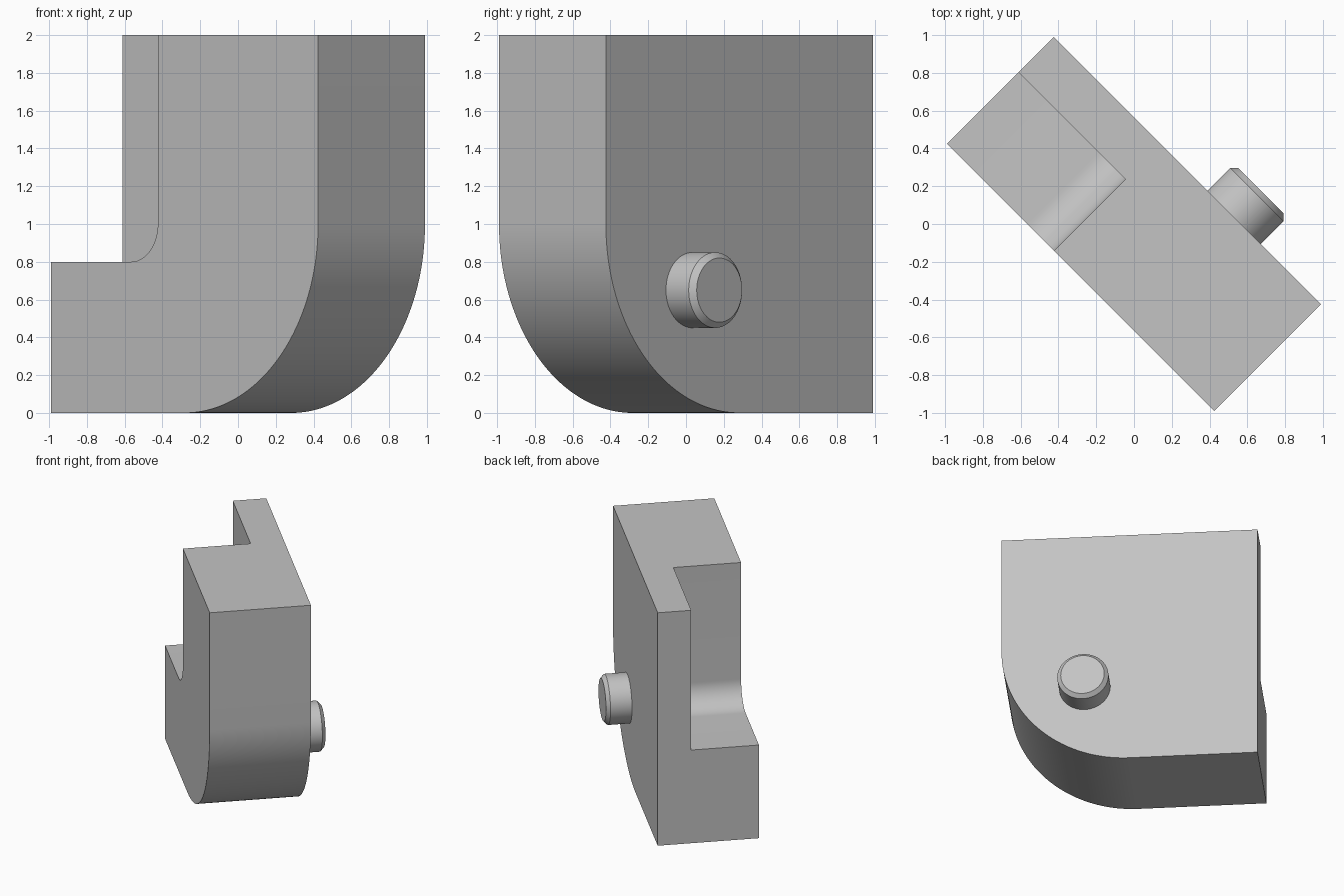
import bpy, bmesh, math
from mathutils import Matrix

cube = bpy.data.objects.get("Cube")
if cube:
    bpy.data.objects.remove(cube, do_unlink=True)

grey = bpy.data.materials.new("plain grey")
grey.use_nodes = True
colour = (0.55, 0.55, 0.55, 1)
grey.diffuse_color = colour
grey.node_tree.nodes["Principled BSDF"].inputs["Base Color"].default_value = colour

TURN = Matrix.Rotation(math.radians(-45), 4, "Z")


def add_object(name, bm):
    bmesh.ops.recalc_face_normals(bm, faces=bm.faces)
    mesh = bpy.data.meshes.new(name)
    bm.to_mesh(mesh)
    bm.free()
    mesh.materials.append(grey)
    obj = bpy.data.objects.new(name, mesh)
    bpy.context.collection.objects.link(obj)
    obj.matrix_world = TURN
    return obj


def arc(cx, cz, radius, start, end, steps):
    angles = [math.radians(start + (end - start) * i / steps) for i in range(steps + 1)]
    return [(cx + radius * math.cos(a), cz + radius * math.sin(a)) for a in angles]


def prism(name, outline, y0, y1):
    bm = bmesh.new()
    face = bm.faces.new([bm.verts.new((x, y0, z)) for x, z in outline])
    made = bmesh.ops.extrude_face_region(bm, geom=[face])["geom"]
    verts = [v for v in made if isinstance(v, bmesh.types.BMVert)]
    bmesh.ops.translate(bm, verts=verts, vec=(0, y1 - y0, 0))
    return add_object(name, bm)


def smooth(obj):
    bpy.ops.object.select_all(action="DESELECT")
    obj.select_set(True)
    bpy.context.view_layer.objects.active = obj
    bpy.ops.object.shade_smooth_by_angle(angle=math.radians(30))


# Block with one large rounded lower corner
block = prism("block", [(-1, 2), (-1, 0)] + arc(0, 1, 1, -90, 0, 48) + [(1, 2)], -0.4, 0.4)

# Filleted step cut out of the front upper corner
step = [(-1.2, 2.2), (-1.2, 0.8)] + arc(-0.4, 1, 0.2, -90, 0, 20) + [(-0.2, 2.2)]
cutter = prism("step_cutter", step, -0.6, 0.135)
cutter.hide_render = True
cut = block.modifiers.new("step", "BOOLEAN")
cut.operation = "DIFFERENCE"
cut.solver = "EXACT"
cut.object = cutter
bpy.context.view_layer.objects.active = block
bpy.ops.object.modifier_apply(modifier=cut.name)
bpy.data.objects.remove(cutter, do_unlink=True)
smooth(block)

# Round pin with a chamfered tip on the back
bm = bmesh.new()
place = Matrix.Translation((0.35, 0.475, 0.65)) @ Matrix.Rotation(math.radians(-90), 4, "X")
bmesh.ops.create_cone(bm, cap_ends=True, segments=64, radius1=0.2, radius2=0.2,
                      depth=0.25, matrix=place)
tip = [e for e in bm.edges if all(v.co.y > 0.55 for v in e.verts)]
bmesh.ops.bevel(bm, geom=tip, offset=0.03, segments=1, affect="EDGES")
smooth(add_object("pin", bm))
